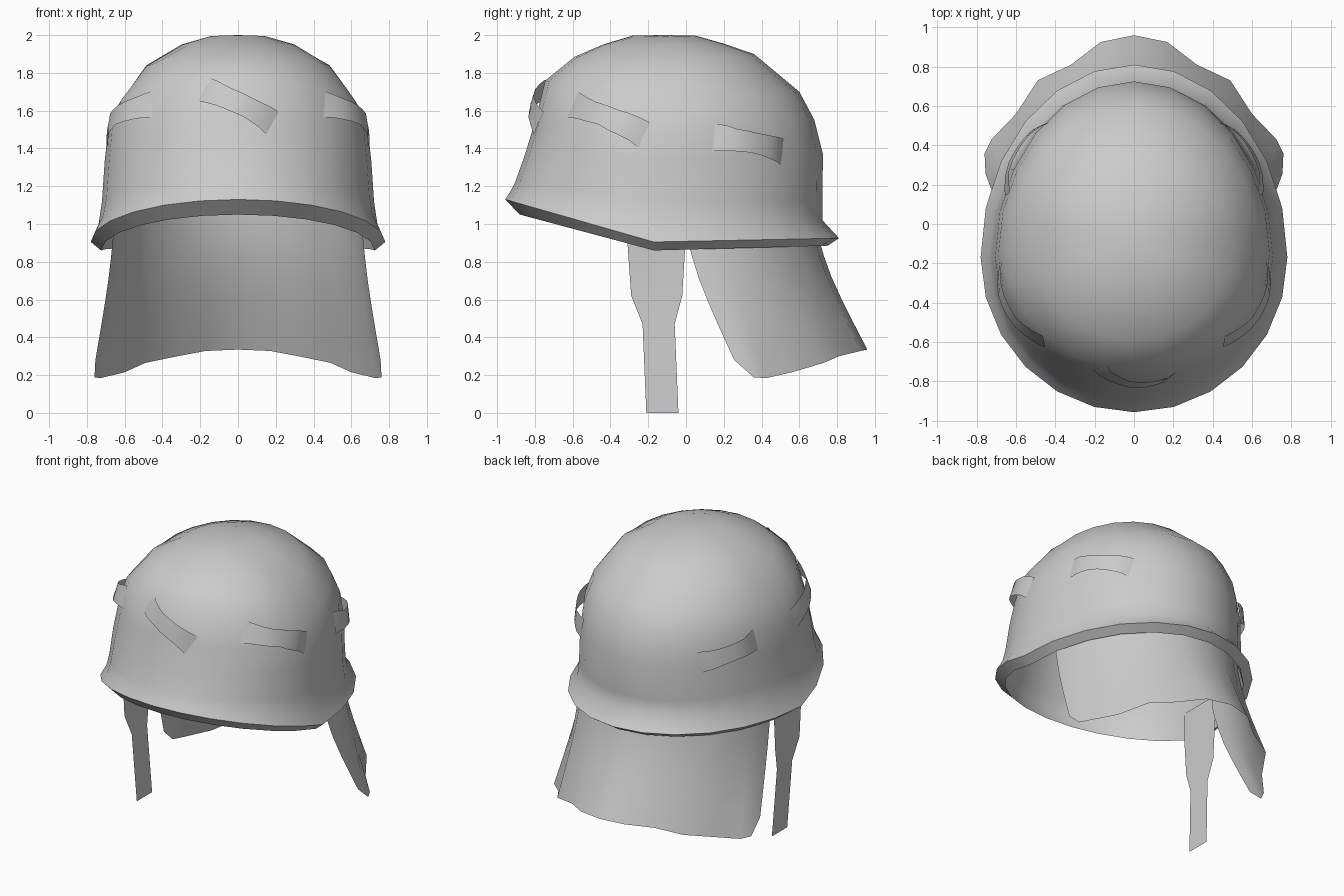
import bpy, bmesh
from math import sin, cos, pi
from mathutils import Vector
from mathutils.bvhtree import BVHTree

if "Cube" in bpy.data.objects:
    bpy.data.objects.remove(bpy.data.objects["Cube"])


def make(name, verts, faces, angle=0.9):
    me = bpy.data.meshes.new(name)
    me.from_pydata([tuple(v) for v in verts], [], faces)
    bm = bmesh.new()
    bm.from_mesh(me)
    bmesh.ops.recalc_face_normals(bm, faces=bm.faces)
    bm.to_mesh(me)
    bm.free()
    ob = bpy.data.objects.new(name, me)
    bpy.context.collection.objects.link(ob)
    bpy.ops.object.select_all(action='DESELECT')
    ob.select_set(True)
    bpy.context.view_layer.objects.active = ob
    bpy.ops.object.shade_smooth_by_angle(angle=angle)
    return ob


def grid(name, rows):
    n = len(rows[0])
    faces = [(r * n + c, r * n + c + 1, (r + 1) * n + c + 1, (r + 1) * n + c)
             for r in range(len(rows) - 1) for c in range(n - 1)]
    return make(name, [p for row in rows for p in row], faces)


# Helmet shell: egg-shaped rings (half width, front y, back y, centre y, z front, side, back)
outer = [(.15, -.28, .05, -.11, 1.998, 1.993, 1.997),
         (.30, -.44, .20, -.12, 1.95, 1.95, 1.955),
         (.50, -.59, .36, -.13, 1.885, 1.82, 1.90),
         (.64, -.745, .60, -.14, 1.76, 1.62, 1.70),
         (.69, -.80, .68, -.15, 1.54, 1.48, 1.55),
         (.706, -.855, .725, -.17, 1.36, 1.33, 1.37),
         (.72, -.905, .722, -.17, 1.22, 1.12, 1.12),
         (.738, -.925, .722, -.17, 1.18, 1.00, 1.02),
         (.78, -.957, .81, -.17, 1.13, .905, .925),
         (.725, -.88, .75, -.17, 1.05, .86, .885)]
T = 0.025
inner = [(a - T, f + T, b - T, c, zf - T * .5, zs - T * .5, zb - T * .5)
         for a, f, b, c, zf, zs, zb in outer[7::-1]]
SEG = 24
verts, faces = [], []
rings = outer + inner
for a, f, b, c, zf, zs, zb in rings:
    for i in range(SEG):
        t = 2 * pi * i / SEG
        k = cos(t)
        y = c + k * ((c - f) if k < 0 else (b - c))
        z = zs + abs(k) * ((zf if k < 0 else zb) - zs)
        verts.append(Vector((a * sin(t), y, z)))
for r in range(len(rings) - 1):
    for i in range(SEG):
        j = (i + 1) % SEG
        faces.append((r * SEG + i, r * SEG + j, (r + 1) * SEG + j, (r + 1) * SEG + i))
for first, z in ((0, 2.0), (len(rings) - 1, 1.985)):
    verts.append(Vector((0, -.11, z)))
    for i in range(SEG):
        faces.append((first * SEG + i, first * SEG + (i + 1) % SEG, len(verts) - 1))
make("helmet_shell", verts, faces)

# Band loops: bowed strips laid over the outer shell
outer_faces = [q for q in faces if max(q) < len(outer) * SEG]
tree = BVHTree.FromPolygons(verts, outer_faces)


def band_loop(name, start, end, side=1, steps=8):
    p0, p1 = Vector(start), Vector(end)
    rows = []
    for s in range(steps + 1):
        u = s / steps
        bow = 4 * u * (1 - u)
        co, no, _, _ = tree.find_nearest(p0.lerp(p1, u))
        if no.dot(co - Vector((0, -.1, 1.3))) < 0:
            no = -no
        across = no.cross(p1 - p0).normalized()
        half = .074 - .018 * bow
        row = []
        for k in (-1, 0, 1):
            q, n, _, _ = tree.find_nearest(co + across * half * k)
            if n.dot(q - Vector((0, -.1, 1.3))) < 0:
                n = -n
            q = q + n * (.004 + .042 * bow)
            row.append((q.x * side, q.y, q.z))
        rows.append(row)
    grid(name, rows)


band_loop("band_loop_front", (-.19, -.76, 1.725), (.19, -.80, 1.54))
for side, tag in ((1, "right"), (-1, "left")):
    band_loop("band_loop_side_front_" + tag, (.45, -.59, 1.63), (.67, -.22, 1.47), side)
    band_loop("band_loop_side_back_" + tag, (.65, .15, 1.46), (.47, .53, 1.385), side)

# Neck guard: flared curtain; columns of (top x, top y, bottom x, y, z)
cols = [(0, .695, 0, .96, .335), (.17, .675, .17, .925, .328),
        (.32, .60, .32, .81, .30), (.47, .48, .49, .73, .265),
        (.57, .35, .60, .56, .215), (.63, .20, .725, .43, .185),
        (.655, .08, .76, .36, .187), (.66, 0, .755, .255, .28)]
full = [(-a, b, -c, d, e) for a, b, c, d, e in cols[:0:-1]] + cols
rows = [[(tx * .98, ty * .98, 1.06) for tx, ty, *_ in full]]
for tz, txy in ((0, 0), (.19, .13), (.37, .28), (.56, .48), (.75, .70), (1, 1)):
    rows.append([(tx + (bx - tx) * txy, ty + (by - ty) * txy, .95 + (bz - .95) * tz)
                 for tx, ty, bx, by, bz in full])
grid("neck_guard", rows)

# Chin strap: single hanging strap on the left side (x, front y, back y, z)
strap = [(-.68, -.315, .005, 1.08), (-.68, -.308, -.005, .87),
         (-.68, -.29, -.02, .62), (-.665, -.23, -.06, .47), (-.64, -.21, -.04, 0)]
grid("chin_strap", [[(x, f, z), (x, b, z)] for x, f, b, z in strap])
